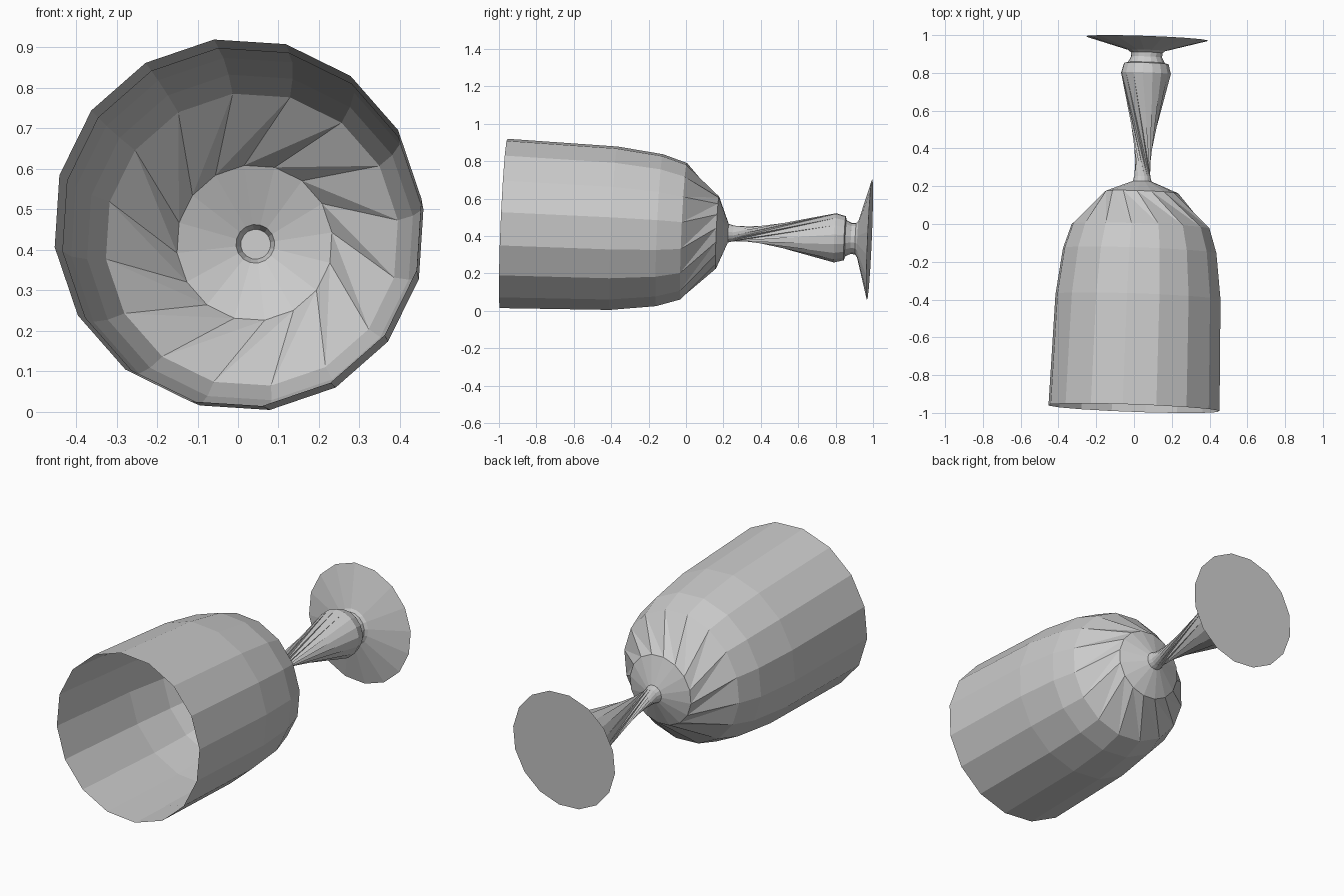
import bpy, bmesh, math
from mathutils import Vector

if "Cube" in bpy.data.objects:
    bpy.data.objects.remove(bpy.data.objects["Cube"])

# The goblet lies along a slightly tilted axis running from rim to foot
SIDES = 16
PHASE = math.radians(7.5)
RIM = Vector((0.0, -0.975, 0.467))
FOOT = Vector((0.07, 0.983, 0.382))
AXIS = (FOOT - RIM).normalized()
U = (Vector((1, 0, 0)) - AXIS * AXIS.x).normalized()
V = U.cross(AXIS)


def lathe(name, rings, cap_end=False):
    """rings: (distance along axis, radius, twist in sides from previous ring).
    A twisted band is split into slanted triangles."""
    bm = bmesh.new()
    prev = None
    for t, r, k in rings:
        ring = []
        for i in range(SIDES):
            a = PHASE + 2 * math.pi * i / SIDES
            ring.append(bm.verts.new(RIM + AXIS * t + U * (r * math.cos(a)) + V * (r * math.sin(a))))
        if prev:
            for i in range(SIDES):
                j = (i + 1) % SIDES
                if k == 0:
                    bm.faces.new((prev[i], prev[j], ring[j], ring[i]))
                else:
                    p, q = (i + k) % SIDES, (i + k + 1) % SIDES
                    bm.faces.new((prev[i], ring[q], ring[p]))
                    bm.faces.new((prev[i], prev[j], ring[q]))
        prev = ring
    if cap_end:
        bm.faces.new(prev)
    bmesh.ops.recalc_face_normals(bm, faces=bm.faces[:])
    me = bpy.data.meshes.new(name)
    bm.to_mesh(me)
    bm.free()
    ob = bpy.data.objects.new(name, me)
    bpy.context.collection.objects.link(ob)
    return ob


# Open bowl with twisted lower band
lathe("bowl", [(0, .457, 0), (.59, .441, 0), (.835, .410, 0), (.965, .368, 0),
               (1.145, .195, 1), (1.203, .05, 0)])

# Inner lining, starting below the rim and closed at the neck
lathe("bowl_lining", [(.25, .447, 0), (.59, .437, 0), (.832, .406, 0), (.961, .364, 0),
                      (1.140, .193, 1), (1.199, .048, 0), (1.225, .037, 0)], cap_end=True)

# Twisted stem with its collar
lathe("stem", [(1.203, .05, 0), (1.23, .043, 0), (1.775, .133, 4),
               (1.827, .119, 0), (1.832, .098, 0)])

# Flared foot with flat underside
lathe("foot", [(1.832, .098, 0), (1.862, .083, 0), (1.885, .085, 0), (1.897, .100, 0),
               (1.96, .326, 0)], cap_end=True)
